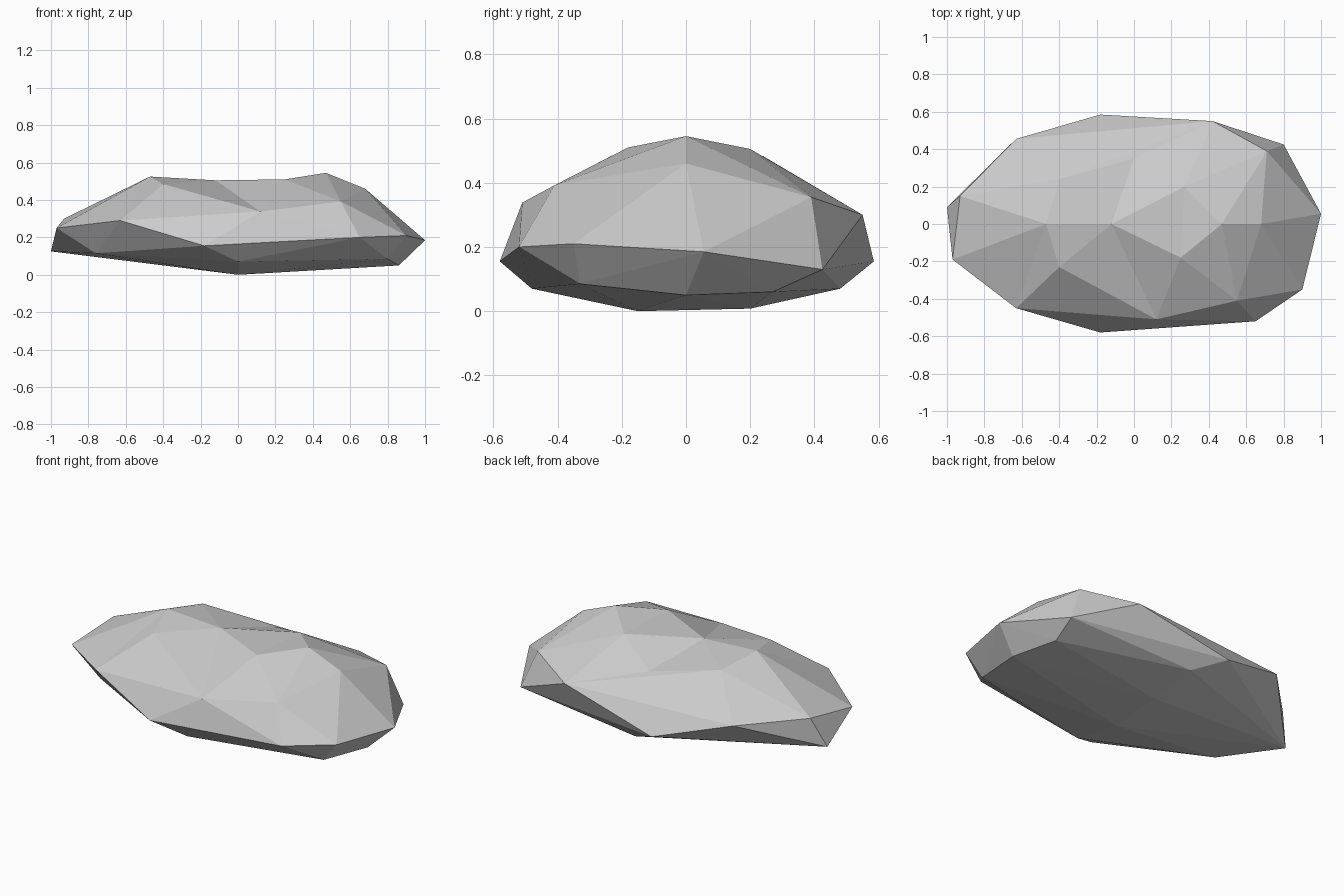
import bpy
import bmesh
from mathutils import Vector
from mathutils.geometry import delaunay_2d_cdt

default_cube = bpy.data.objects.get("Cube")
if default_cube:
    bpy.data.objects.remove(default_cube, do_unlink=True)

# Widest outline of the boulder, counter-clockwise
rim = [(-1, .09, .125), (-.97, -.19, .25), (-.63, -.45, .29), (-.18, -.58, .155),
       (.65, -.52, .2), (.9, -.35, .21), (1, .055, .185), (.8, .425, .13),
       (.42, .55, .3), (-.18, .585, .155), (-.63, .455, .29)]

# Corners of the upper facets, by name
crown = {
    "west_ledge": (-.93, .15, .3), "west_peak": (-.47, 0, .525),
    "saddle": (-.12, 0, .505), "east_peak": (.47, 0, .545),
    "east_shoulder": (.68, 0, .46), "south_west": (-.4, -.23, .485),
    "north_west": (-.4, .24, .483), "south_crest": (.25, -.18, .51),
    "north_crest": (.27, .2, .505), "north_slope": (0, .35, .41),
    "south_notch": (.12, -.51, .338), "south_east": (.55, -.41, .392),
    "north_east": (.71, .39, .355),
}

# Corners of the flattened underside
belly = [(-.76, -.22, .115), (0, -.48, .07), (.8, -.33, .085), (.86, 0, .05),
         (.78, .27, .06), (0, .48, .07), (0, -.15, 0), (.02, .2, .008)]

# Creases that must appear in the crown; numbers refer to rim corners
creases = [("saddle", "south_notch"), ("south_crest", "north_crest"),
           ("north_west", 8), (8, 10), (2, "south_notch"),
           ("south_notch", 4), ("west_ledge", "north_west"),
           ("south_notch", "south_east"), ("south_notch", "south_west")]


def add_crown(bm):
    """Triangulate the rim and crown corners from above."""
    points = [Vector(p) for p in rim + list(crown.values())]
    names = list(crown)

    def corner(key):
        return key if isinstance(key, int) else len(rim) + names.index(key)

    edges = [(i, (i + 1) % len(rim)) for i in range(len(rim))]
    edges += [(corner(a), corner(b)) for a, b in creases]
    flat = [p.to_2d() for p in points]
    _, _, faces, sources, _, _ = delaunay_2d_cdt(flat, edges, [], 0, 1e-5)
    verts = [bm.verts.new(points[source[0]]) for source in sources]
    for face in faces:
        bm.faces.new([verts[i] for i in face])


def add_underside(bm):
    """Wrap the rim and belly corners, then open the lid."""
    verts = [bm.verts.new(p) for p in rim + belly]
    hull = bmesh.ops.convex_hull(bm, input=verts)
    faces = [g for g in hull["geom"] if isinstance(g, bmesh.types.BMFace)]
    bmesh.ops.recalc_face_normals(bm, faces=faces)
    bm.normal_update()
    lid = [f for f in faces if f.normal.z > 0]
    bmesh.ops.delete(bm, geom=lid, context="FACES")


# Join both halves along the rim
bm = bmesh.new()
add_underside(bm)
add_crown(bm)
bmesh.ops.remove_doubles(bm, verts=bm.verts[:], dist=.001)
bmesh.ops.recalc_face_normals(bm, faces=bm.faces[:])
mesh = bpy.data.meshes.new("boulder")
bm.to_mesh(mesh)
bm.free()

# Stone material
stone = bpy.data.materials.new("stone grey")
stone.use_nodes = True
grey = (.6, .6, .6, 1)
stone.diffuse_color = grey
stone.node_tree.nodes["Principled BSDF"].inputs["Base Color"].default_value = grey
mesh.materials.append(stone)

boulder = bpy.data.objects.new("boulder", mesh)
bpy.context.collection.objects.link(boulder)
